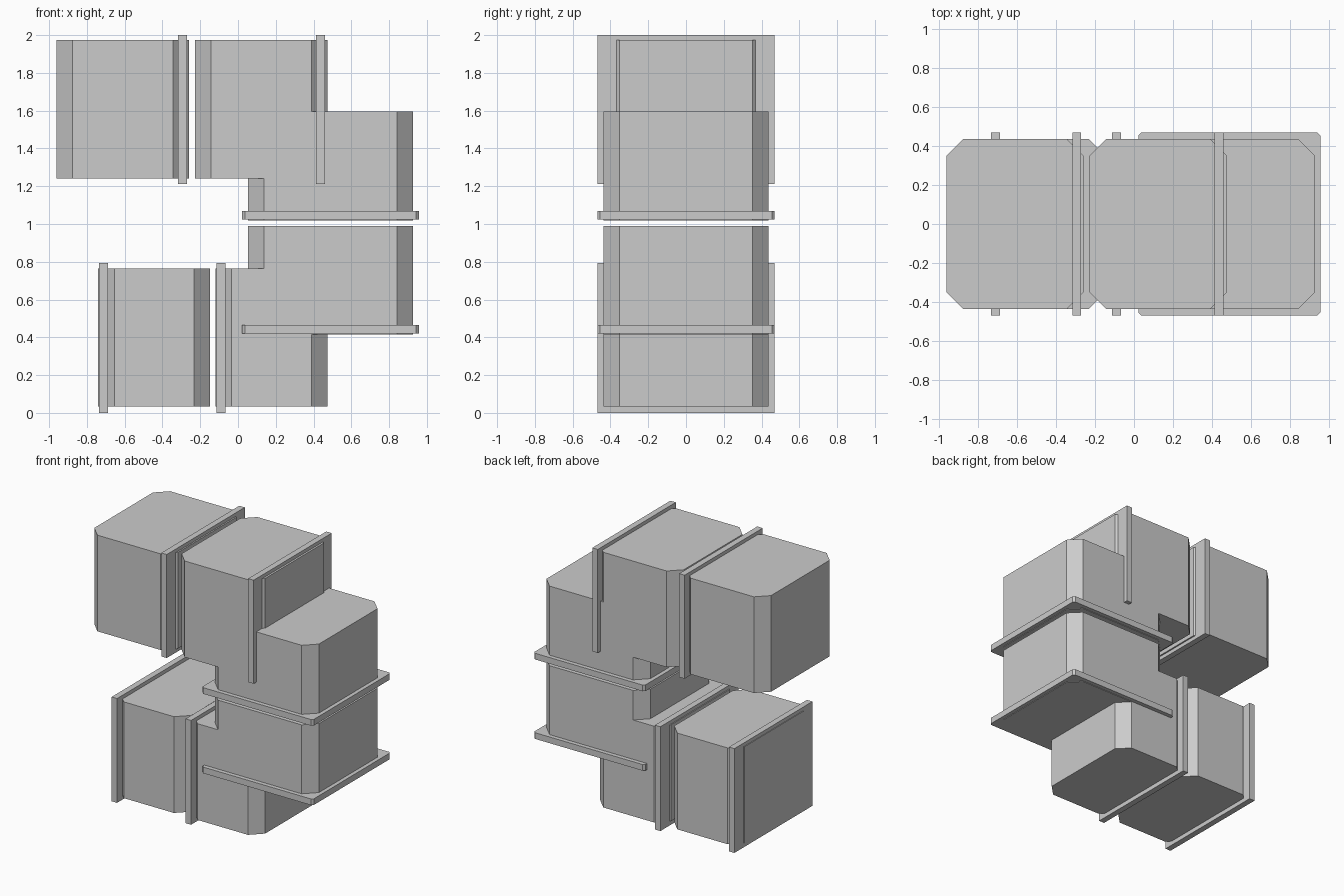
import bpy, bmesh

if "Cube" in bpy.data.objects:
    bpy.data.objects.remove(bpy.data.objects["Cube"])

HALF_Y = 0.437      # half depth of the blocks
BAND_Y = 0.469      # half depth of the bands
CHAMFER = 0.085


def prism(name, x0, x1, z0, z1, half_y, cut):
    """Box with its four vertical corners cut off."""
    outline = [(x0 + cut, -half_y), (x1 - cut, -half_y), (x1, -half_y + cut), (x1, half_y - cut),
               (x1 - cut, half_y), (x0 + cut, half_y), (x0, half_y - cut), (x0, -half_y + cut)]
    if cut == 0:
        outline = [(x0, -half_y), (x1, -half_y), (x1, half_y), (x0, half_y)]
    bm = bmesh.new()
    base = bm.faces.new([bm.verts.new((x, y, z0)) for x, y in outline])
    top = bmesh.ops.extrude_face_region(bm, geom=[base])
    verts = [g for g in top["geom"] if isinstance(g, bmesh.types.BMVert)]
    bmesh.ops.translate(bm, vec=(0, 0, z1 - z0), verts=verts)
    bmesh.ops.recalc_face_normals(bm, faces=bm.faces)
    mesh = bpy.data.meshes.new(name)
    bm.to_mesh(mesh)
    bm.free()
    obj = bpy.data.objects.new(name, mesh)
    bpy.context.collection.objects.link(obj)
    return obj


def block(name, x0, x1, z0, z1):
    return prism(name, x0, x1, z0, z1, HALF_Y, CHAMFER)


def fuse(obj, other):
    """Merge two overlapping blocks into one stepped block."""
    mod = obj.modifiers.new("fuse", "BOOLEAN")
    mod.operation = "UNION"
    mod.solver = "EXACT"
    mod.object = other
    bpy.context.view_layer.objects.active = obj
    bpy.ops.object.modifier_apply(modifier=mod.name)
    bpy.data.objects.remove(other)


# Free-standing blocks on the left
block("upper_left_block", -0.962, -0.26, 1.242, 1.973)
block("lower_left_block", -0.74, -0.148, 0.033, 0.765)

# Stepped blocks: a cube fused with a shifted neighbour
fuse(block("upper_stepped_block", -0.228, 0.475, 1.242, 1.973),
     block("upper_step", 0.053, 0.927, 1.019, 1.595))
fuse(block("lower_stepped_block", -0.12, 0.475, 0.033, 0.765),
     block("lower_step", 0.053, 0.927, 0.415, 0.99))

# Upright bands around the block ends
for name, x, z0, z1 in (("upper_left_band", -0.294, 1.213, 2.0),
                        ("upper_right_band", 0.437, 1.213, 2.0),
                        ("lower_left_band", -0.712, 0.0, 0.793),
                        ("lower_right_band", -0.09, 0.0, 0.793)):
    prism(name, x - 0.023, x + 0.023, z0, z1, BAND_Y, 0)

# Flat bands around the foot of each step
for name, z in (("upper_flat_band", 1.023), ("lower_flat_band", 0.419)):
    prism(name, 0.022, 0.957, z, z + 0.047, BAND_Y, 0.014)
